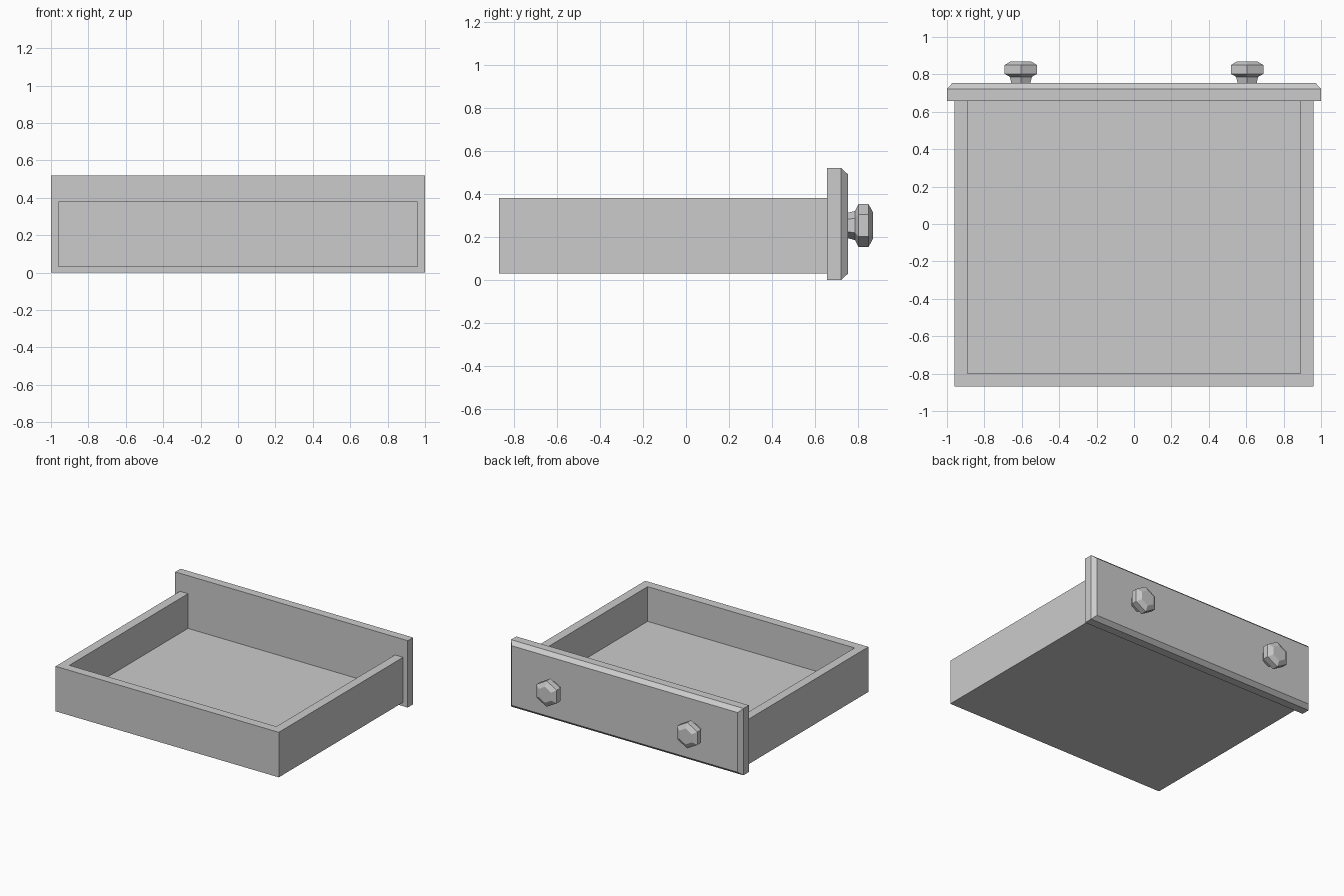
import bpy, bmesh
from math import sin, cos, pi

if "Cube" in bpy.data.objects:
    bpy.data.objects.remove(bpy.data.objects["Cube"])


def new_object(name, bm):
    bmesh.ops.recalc_face_normals(bm, faces=bm.faces)
    mesh = bpy.data.meshes.new(name)
    bm.to_mesh(mesh)
    bm.free()
    obj = bpy.data.objects.new(name, mesh)
    bpy.context.collection.objects.link(obj)
    return obj


def loft(name, loops):
    """Closed solid through matching loops of points."""
    bm = bmesh.new()
    rings = [[bm.verts.new(p) for p in loop] for loop in loops]
    n = len(rings[0])
    for a, b in zip(rings, rings[1:]):
        for i in range(n):
            j = (i + 1) % n
            bm.faces.new((a[i], a[j], b[j], b[i]))
    bm.faces.new(rings[0])
    bm.faces.new(rings[-1])
    return new_object(name, bm)


def rect(x, y, z0, z1):
    return [(-x, y, z0), (x, y, z0), (x, y, z1), (-x, y, z1)]


# Open tray: solid block with the inside cut away up to the face panel
tray = loft("drawer_tray", [rect(0.96, -0.87, 0.03, 0.38),
                            rect(0.96, 0.66, 0.03, 0.38)])
cutter = loft("tray_cutter", [rect(0.89, -0.80, 0.11, 0.60),
                              rect(0.89, 0.80, 0.11, 0.60)])
cutter.hide_render = True
cut = tray.modifiers.new("hollow", 'BOOLEAN')
cut.operation = 'DIFFERENCE'
cut.solver = 'EXACT'
cut.object = cutter
bpy.context.view_layer.objects.active = tray
bpy.ops.object.modifier_apply(modifier=cut.name)
bpy.data.objects.remove(cutter)

# Face panel with a chamfered outer edge
loft("face_panel", [rect(1.0, 0.657, 0.0, 0.52),
                    rect(1.0, 0.722, 0.0, 0.52),
                    rect(0.972, 0.753, 0.028, 0.492)])

# Six-sided knobs: (y, radius) profile
profile = [(0.75, 0.058), (0.787, 0.068), (0.803, 0.101),
           (0.849, 0.101), (0.87, 0.062)]
for side, cx in (("left", -0.605), ("right", 0.605)):
    loft(f"knob_{side}",
         [[(cx + r * sin(k * pi / 3), y, 0.253 + r * cos(k * pi / 3))
           for k in range(6)] for y, r in profile])
